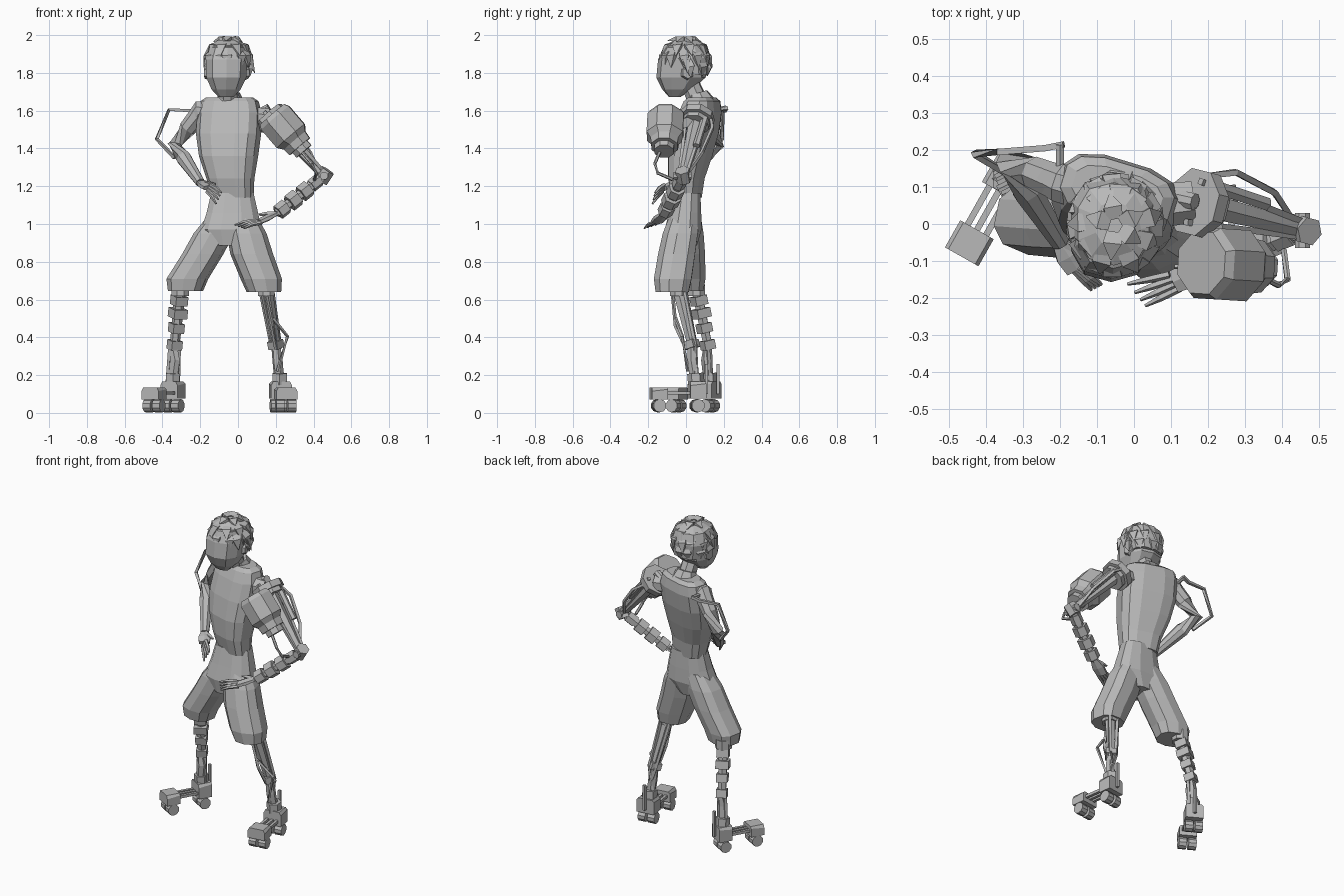
import bpy, bmesh, math, random
from mathutils import Vector as V

random.seed(4)
if "Cube" in bpy.data.objects:
    bpy.data.objects.remove(bpy.data.objects["Cube"], do_unlink=True)

grey = bpy.data.materials.new("plain grey")
grey.use_nodes = True
COLOUR = (0.48, 0.48, 0.48, 1)
grey.diffuse_color = COLOUR
grey.node_tree.nodes["Principled BSDF"].inputs["Base Color"].default_value = COLOUR


def finish(name, rings):
    """Skin a list of equal point rings and cap both ends."""
    bm = bmesh.new()
    rows = [[bm.verts.new(p) for p in ring] for ring in rings]
    n = len(rows[0])
    for a, b in zip(rows, rows[1:]):
        for i in range(n):
            j = (i + 1) % n
            bm.faces.new((a[i], a[j], b[j], b[i]))
    bm.faces.new(rows[0])
    bm.faces.new(rows[-1])
    bmesh.ops.recalc_face_normals(bm, faces=bm.faces)
    mesh = bpy.data.meshes.new(name)
    bm.to_mesh(mesh)
    bm.free()
    mesh.materials.append(grey)
    ob = bpy.data.objects.new(name, mesh)
    bpy.context.collection.objects.link(ob)
    return ob


def unite(base, *others):
    """Fuse overlapping solids into the first one."""
    for other in others:
        mod = base.modifiers.new("union", "BOOLEAN")
        mod.operation, mod.solver, mod.object = "UNION", "EXACT", other
    graph = bpy.context.evaluated_depsgraph_get()
    mesh = bpy.data.meshes.new_from_object(base.evaluated_get(graph))
    base.modifiers.clear()
    base.data = mesh
    for other in others:
        bpy.data.objects.remove(other, do_unlink=True)


def loft(name, sections, sides=10, yaw=0.0, square=0.8):
    """Horizontal rounded rings: (x, y, z, half width, half depth)."""
    rings = []
    for x, y, z, rx, ry in sections:
        ring = []
        for k in range(sides):
            a = math.tau * (k + 0.5) / sides
            c, s = math.cos(a), math.sin(a)
            u = math.copysign(abs(c) ** square, c) * rx
            v = math.copysign(abs(s) ** square, s) * ry
            ring.append((x + u * math.cos(yaw) - v * math.sin(yaw),
                         y + u * math.sin(yaw) + v * math.cos(yaw), z))
        rings.append(ring)
    return finish(name, rings)


def limb(name, pts, radii, sides=6, flat=1.0, up=(0, 0, 1)):
    """Tube through points; flat scales the thickness across the up side."""
    pts = [V(p) for p in pts]
    if isinstance(radii, (int, float)):
        radii = [radii] * len(pts)
    rings = []
    for i, p in enumerate(pts):
        d = (pts[min(i + 1, len(pts) - 1)] - pts[max(i - 1, 0)]).normalized()
        u = d.cross(V(up))
        u = u.normalized() if u.length > 0.05 else V((1, 0, 0))
        w = u.cross(d).normalized()
        angles = [math.tau * (k + 0.5) / sides for k in range(sides)]
        rings.append([p + radii[i] * (u * math.cos(a) + w * math.sin(a) * flat) for a in angles])
    return finish(name, rings)


def along(a, b, t):
    return V(a).lerp(V(b), t)


def cuff(name, a, b, t0, t1, r, sides=4):
    limb(name, [along(a, b, t0), along(a, b, t1)], r, sides)


# Torso, twisted so the right shoulder sits back
torso = loft("torso", [(-.03, .005, 1.14, .112, .07), (-.04, .002, 1.24, .125, .088),
                       (-.05, .022, 1.36, .155, .107), (-.05, .05, 1.48, .172, .11),
                       (-.045, .075, 1.59, .17, .1), (-.045, .085, 1.65, .155, .082),
                       (-.045, .085, 1.67, .125, .06)], 12, math.radians(-17), .7)
unite(torso, limb("collar", [(-.045, .08, 1.63), (-.048, .06, 1.69)], [.085, .058], 8),
      limb("neck", [(-.045, .075, 1.62), (-.055, .015, 1.76)], [.055, .05], 8))

# Shorts: hips fused with two flared legs
hips = loft("shorts", [(-.03, .005, 1.165, .115, .073), (-.03, -.005, 1.06, .14, .088),
                       (-.035, -.015, .97, .165, .1), (-.05, -.02, .885, .085, .08)], 12)
unite(hips,
      loft("left_leg", [(.02, -.01, 1.04, .08, .08), (.045, -.03, .95, .105, .095),
                        (.073, -.05, .84, .112, .1), (.123, -.07, .71, .108, .102),
                        (.137, -.073, .64, .09, .09)], 10, .2),
      loft("right_leg", [(-.08, 0, 1.04, .08, .08), (-.127, .0, .95, .107, .095),
                         (-.187, .005, .84, .108, .098), (-.268, .01, .71, .11, .095),
                         (-.278, .012, .645, .092, .082)], 10, -.2))

# Head: pointed jaw, sloping lower face and skull
loft("head", [(-.063, -.06, 1.672, .042, .03), (-.063, -.045, 1.712, .08, .08),
              (-.062, -.027, 1.775, .11, .13), (-.06, -.018, 1.87, .115, .13),
              (-.055, -.01, 1.935, .098, .11), (-.055, -.005, 1.96, .055, .065)], 10)
for side, name in ((-1, "right_ear"), (1, "left_ear")):
    limb(name, [(-.06 + side * .09, .005, 1.8), (-.06 + side * .116, .01, 1.8)], [.042, .03], 6)

# Hair: cap and overlapping pointed locks, swept forward over the brow
loft("hair_cap", [(-.055, .035, 1.79, .1, .085), (-.055, .015, 1.88, .118, .116),
                  (-.055, .0, 1.945, .1, .112), (-.055, 0, 1.975, .05, .06)], 10)


def on_skull(el, az, grow):
    el = math.radians(el)
    az += .5 * grow
    return V((-.05 + math.cos(el) * math.cos(az) * .114 * grow,
              -.004 + math.cos(el) * math.sin(az) * .124 * grow,
              1.855 + math.sin(el) * .128 * grow))


for ring, (height, count, reach) in enumerate(((80, 5, .6), (55, 9, .8), (30, 12, .8), (4, 11, .7))):
    for k in range(count):
        az = math.tau * (k + .5 * (ring % 2) + random.uniform(-.2, .2)) / count
        if ring == 3 and math.sin(az + .5) < -.1:
            continue
        lock = [on_skull(height, az, .93), on_skull(height - 20 * reach, az, 1.06),
                on_skull(height - 50 * reach, az, random.uniform(1.08, 1.2))]
        limb("hair_lock", lock, [.028, .036, .003], 4, .5, lock[1] - V((-.055, 0, 1.86)))
limb("side_lock", [(.035, .0, 1.92), (.065, .0, 1.87), (.088, .01, 1.8)], [.03, .03, .003], 4, .6)


# Hands: flat palm, four fingers and a thumb
def hand(name, wrist, knuckle, tip, spread, thumb):
    limb(name + "_palm", [wrist, along(wrist, knuckle, .5), knuckle], [.025, .04, .036], 6, .45)
    for k in range(4):
        s = V(spread) * (k - 1.5)
        a, b = V(knuckle) + s * .7, V(tip) + s * (1.3 - .1 * k)
        limb(name + "_finger", [a, along(a, b, .55) + V((0, 0, .006)), b], [.011, .01, .005], 5)
    limb(name + "_thumb", [wrist, along(wrist, thumb, .6), thumb], [.014, .013, .006], 5)


# Right arm, hand resting on the hip
shoulder, elbow, wrist = (-.2, .11, 1.59), (-.335, .165, 1.42), (-.2, -.05, 1.22)
limb("right_shoulder", [(-.13, .09, 1.59), (-.2, .11, 1.6), (-.235, .125, 1.55)], [.058, .056, .045], 8)
limb("right_upper_arm", [shoulder, along(shoulder, elbow, .5), elbow, along(elbow, wrist, .35), wrist],
     [.052, .046, .038, .042, .026], 8)
hand("right_hand", wrist, (-.155, -.12, 1.19), (-.1, -.17, 1.14), (.008, .004, .017), (-.12, -.08, 1.21))
limb("right_arm_frame", [(-.19, .215, 1.615), (-.24, .205, 1.6), (-.365, .195, 1.605),
                         (-.43, .19, 1.45), (-.335, .13, 1.35)], .012, 4)
limb("frame_mount", [(-.2, .13, 1.6), (-.2, .215, 1.615)], .013, 6)

# Left mechanical upper arm: shoulder drum, struts and rear frame
shoulder, elbow, wrist = V((.16, .06, 1.575)), V((.455, -.015, 1.255)), V((.205, -.115, 1.055))
limb("left_shoulder_joint", [(.07, .05, 1.56), (.16, .06, 1.555)], [.065, .06], 8)
cuff("shoulder_drum", shoulder, elbow, 0, .09, .095, 8)
cuff("shoulder_rim", shoulder, elbow, .09, .15, .075, 8)
limb("shoulder_bolt", [(.12, .07, 1.59), (.165, .06, 1.615)], .024, 8)
limb("arm_core", [shoulder, along(shoulder, elbow, .5), elbow], [.04, .032, .022])
for k in (-1, 0, 1):
    off = V((.02 * k, .055 * k, .02))
    limb("arm_strut", [shoulder + off, elbow + off * .35], .012, 4)
limb("arm_piston", [along(shoulder, elbow, .15) + V((.02, .05, .03)),
                    along(shoulder, elbow, .6) + V((.02, .04, .03))], .02)
limb("arm_rear_frame", [(.2, .13, 1.56), (.275, .14, 1.51), (.38, .085, 1.38), (.43, .01, 1.27)], .011, 4)
limb("left_elbow_block", [(.437, -.01, 1.228), (.475, -.02, 1.285)], .04)
limb("left_elbow_pin", [(.455, -.065, 1.255), (.455, .03, 1.255)], .022, 8)

# Arm pod in front of the shoulder with nozzle and hose
top, end = (.182, -.105, 1.58), (.34, -.115, 1.395)
limb("arm_pod", [along(top, end, t) for t in (0, .1, .62, .75, .92)], [.09, .104, .104, .08, .075], 8)
cuff("pod_nozzle", top, end, .9, 1.06, .055, 8)
cuff("pod_bracket", (.2, .04, 1.55), (.24, -.1, 1.51), 0, 1, .035)
limb("pod_hose", [(.34, -.14, 1.38), (.39, -.165, 1.32), (.415, -.15, 1.27), (.405, -.07, 1.235)], .009)

# Left forearm with cuffs
limb("left_forearm", [elbow, wrist], [.03, .024])
for t, r in ((.1, .036), (.32, .046), (.56, .048), (.8, .042)):
    cuff("forearm_cuff", elbow, wrist, t, t + .17, r, 6)
hand("left_hand", wrist, (.11, -.155, 1.012), (.01, -.195, .985), (.014, -.017, -.005), (.11, -.115, 1.05))


# Skate feet: heel block, toe block, joining bars and wheels
def foot(name, heel, toe, width):
    heel, toe = V(heel), V(toe)
    d = (toe - heel).normalized()
    side = V((-d.y, d.x, 0))
    for part, c, low, high in (("_heel", heel, .075, .165), ("_toe", toe, .07, .135)):
        finish(name + part, [[c + d * e + side * s * width + V((0, 0, z)) for s, z in
                              ((-1, low), (1, low), (1, high - cut), (.8, high), (-.8, high), (-1, high - cut))]
                             for e, cut in ((-.042, .01), (.042, .02))])
        for s in (-1, 1):
            m = c + side * s * width * .55 + V((0, 0, .038))
            limb(name + "_wheel", [m - side * .023, m + side * .023], .035, 10)
    for k in (-1, 0, 1):
        o = side * k * width * .55 + V((0, 0, .105))
        limb(name + "_bar", [heel + o, toe + o], .012, 4)
    p = heel - d * .052
    limb(name + "_spur", [p + V((0, 0, .1)), p + V((0, 0, .26))], .011, 4)


foot("right_foot", (-.345, .125, 0), (-.445, -.052, 0), .052)
foot("left_foot", (.225, .058, 0), (.253, -.145, 0), .056)

# Right shin: stacked segments
knee, ankle = V((-.305, .055, .66)), V((-.335, .115, .36))
limb("right_knee", [knee + V((0, 0, .02)), knee - V((0, 0, .04))], .05, 8)
limb("right_shin", [knee, ankle, (-.335, .11, .28), (-.345, .12, .15)], [.03, .026, .03, .026])
for t, r in ((.14, .05), (.36, .055), (.62, .046), (.92, .044)):
    cuff("right_shin_block", knee, ankle, t, t + .16, r)
for s in (-1, 1):
    limb("right_ankle_rod", [ankle + V((s * .022, 0, 0)), (-.345 + s * .027, .125, .16)], .012, 4)
limb("right_ankle", [(-.345, .12, .21), (-.345, .125, .15)], .042)

# Left shin: slim rods, a calf joint and an outer kinked strut
knee, ankle = V((.15, -.04, .65)), V((.2, .03, .36))
limb("left_knee", [knee + V((0, 0, .02)), knee - V((0, 0, .03))], .048, 8)
limb("left_shin", [knee, along(knee, ankle, .4), ankle, (.21, .035, .27), (.22, .05, .15)],
     [.034, .03, .024, .028, .026])
cuff("left_shin_block", knee, ankle, .92, 1.06, .044)
for s in (-1, 1):
    limb("left_shin_rod", [knee + V((s * .03, .035, 0)), ankle + V((s * .022, .02, 0)),
                           (.22 - s * .025, .055, .17)], .012, 4)
limb("left_kinked_strut", [(.185, -.055, .5), (.262, -.02, .405), (.21, .01, .22)], .01, 4)
limb("left_front_strut", [(.15, -.07, .62), (.18, -.055, .46), (.2, .0, .34)], .01, 4)
limb("left_ankle", [(.22, .05, .21), (.22, .055, .15)], .044)
